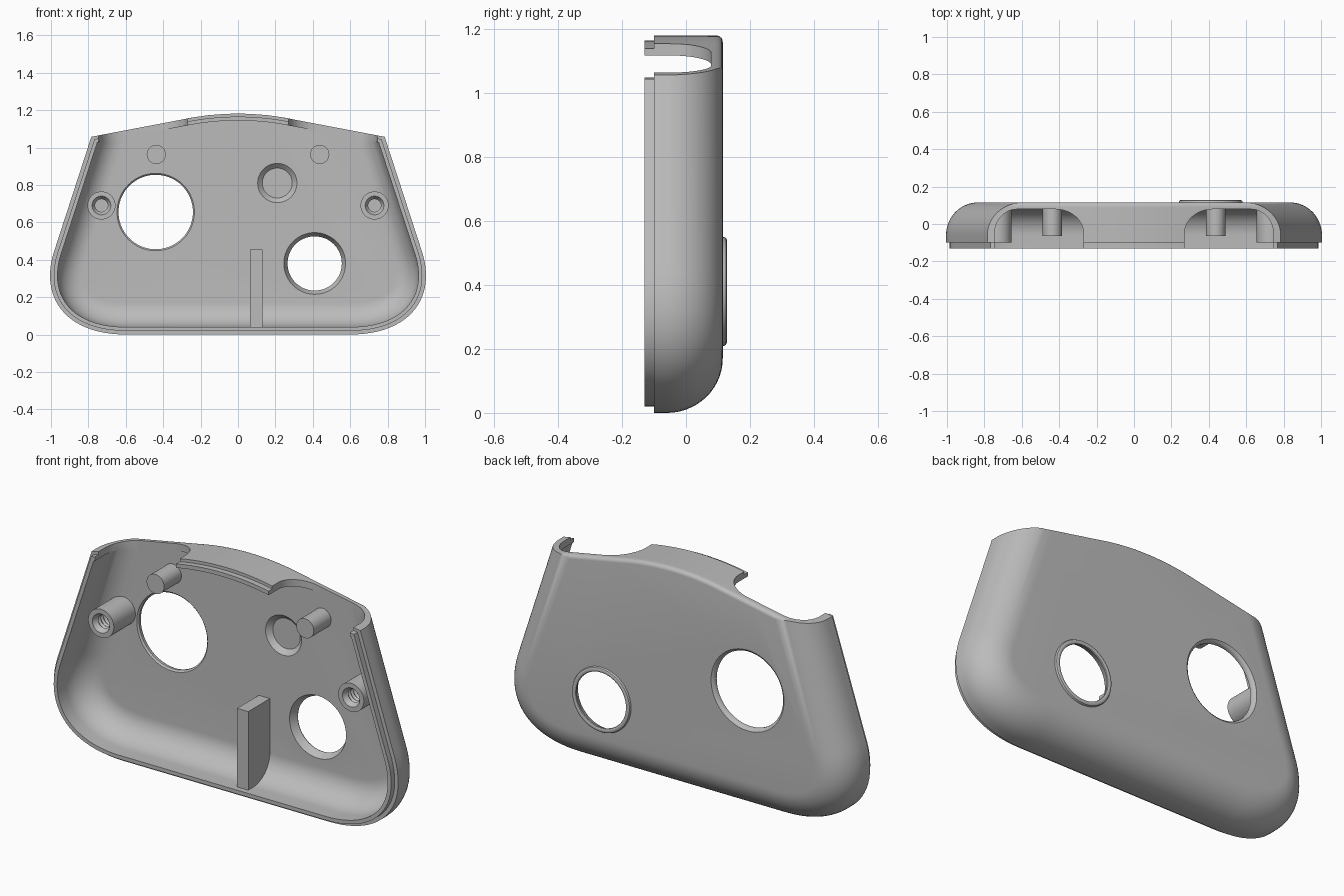
import bpy, bmesh, math
from mathutils import Vector

cube = bpy.data.objects.get("Cube")
if cube:
    bpy.data.objects.remove(cube, do_unlink=True)

grey = bpy.data.materials.new("plain grey")
grey.use_nodes = True
GREY = (0.5, 0.5, 0.5, 1)
grey.diffuse_color = GREY
grey.node_tree.nodes["Principled BSDF"].inputs["Base Color"].default_value = GREY

BACK, FLOOR, RIM, LIP = 0.115, 0.08, -0.10, -0.13


def make(name, loops, cap=True, wrap=False):
    """Skin a list of closed loops into one mesh object."""
    bm = bmesh.new()
    rows = [[bm.verts.new(p) for p in loop] for loop in loops]
    n = len(rows[0])
    pairs = list(zip(rows, rows[1:])) + ([(rows[-1], rows[0])] if wrap else [])
    for a, b in pairs:
        for i in range(n):
            j = (i + 1) % n
            bm.faces.new((a[i], a[j], b[j], b[i]))
    if cap and not wrap:
        bm.faces.new(rows[0])
        bm.faces.new(rows[-1])
    bmesh.ops.recalc_face_normals(bm, faces=bm.faces)
    mesh = bpy.data.meshes.new(name)
    bm.to_mesh(mesh)
    bm.free()
    mesh.materials.append(grey)
    obj = bpy.data.objects.new(name, mesh)
    bpy.context.collection.objects.link(obj)
    return obj


def lathe(name, x, z, profile, wrap=False, n=48):
    """Turn (radius, y) points around an axis running front to back."""
    turn = [2 * math.pi * i / n for i in range(n)]
    return make(name, [[(x + r * math.cos(a), y, z + r * math.sin(a)) for a in turn]
                       for r, y in profile], wrap=wrap)


def cut(obj, cutter):
    mod = obj.modifiers.new("cut", "BOOLEAN")
    mod.operation, mod.solver, mod.object = "DIFFERENCE", "EXACT", cutter
    bpy.context.view_layer.objects.active = obj
    bpy.ops.object.modifier_apply(modifier=mod.name)
    bpy.data.objects.remove(cutter, do_unlink=True)


def smooth(obj, angle=32):
    bpy.ops.object.select_all(action="DESELECT")
    obj.select_set(True)
    bpy.context.view_layer.objects.active = obj
    bpy.ops.object.shade_smooth_by_angle(angle=math.radians(angle))


# Body outline: bowed top edge, straight flanks, big rounded lower corners
def top_edge(x):
    x = abs(x)
    return 1.181 - 0.35 * x * x if x < 0.27 else 1.155 - 0.19 * (x - 0.27)


def bezier(p, t):
    s = 1 - t
    return p[0] * s**3 + 3 * p[1] * s * s * t + 3 * p[2] * s * t * t + p[3] * t**3


CORNER = [Vector(p) for p in ((0.60, 0), (0.92, 0), (1.075, 0.2), (0.975, 0.47))]
SHOULDER = Vector((0.785, 1.055))
side = [Vector((0.3, 0))] + [bezier(CORNER, i / 24) for i in range(25)] + [SHOULDER]


def outline(y, inset, drop):
    """Closed loop at depth y, flanks moved in by inset and top lowered by drop."""
    pts = []
    for i, p in enumerate(side):
        d = (side[min(i + 1, len(side) - 1)] - side[max(i - 1, 0)]).normalized()
        if i >= len(side) - 2:
            d = (side[-1] - side[-2]).normalized()
        pts.append(p + Vector((-d.y, d.x)) * inset)
    a, b = pts[-2], pts[-1]
    x = b.x
    for _ in range(12):
        z = top_edge(x) - drop
        x = a.x + (b.x - a.x) * (z - a.y) / (b.y - a.y)
    pts[-1] = Vector((x, top_edge(x) - drop))
    right = [(p.x, y, p.y) for p in pts]
    steps = 40
    top = [(x - 2 * x * i / steps, y, top_edge(x - 2 * x * i / steps) - drop)
           for i in range(1, steps)]
    return right + top + [(-px, y, pz) for px, _, pz in reversed(right)]


def fillet(y_end, start, width, drop, steps=14):
    rows = []
    for i in range(steps + 1):
        a = math.pi / 2 * i / steps
        y = -0.06 + (y_end + 0.06) * math.sin(a)
        u = max(0, (y - y_end + 0.02) / 0.02)
        edge = 0.02 * (1 - math.sqrt(max(0, 1 - u * u))) if drop == 0 else 0
        rows.append(outline(y, start + width * (1 - math.cos(a)), drop + edge))
    return rows


# Shell with stepped lip
shell = make("case_shell", [outline(LIP, 0.02, 0.016), outline(RIM, 0.02, 0.016),
                            outline(RIM, 0, 0)] + fillet(BACK, 0, 0.17, 0))
cut(shell, make("cavity", [outline(LIP - 0.05, 0.04, 0.037)]
                + fillet(FLOOR, 0.04, 0.13, 0.037)))

# Two arched openings through the top wall
for s in (-1, 1):
    arch = [(0.27, LIP - 0.05)]
    for i in range(13):
        a = math.pi / 2 * i / 12
        arch.append((0.27 + 0.15 * (1 - math.cos(a)), -0.05 + 0.129 * math.sin(a)))
    for i in range(13):
        a = math.pi / 2 * i / 12
        arch.append((0.625 + 0.12 * math.sin(a), -0.05 + 0.129 * math.cos(a)))
    arch.append((0.745, LIP - 0.05))
    cut(shell, make("arch_cutter", [[(s * x, y, z) for x, y in arch] for z in (1.0, 1.3)]))

# Large hole, ringed hole and blind recess
cut(shell, lathe("hole_cutter", -0.44, 0.655, [(0.207, 0.05), (0.207, FLOOR), (0.199, 0.088),
                 (0.199, 0.1), (0.203, 0.108), (0.213, BACK), (0.213, 0.15)], n=72))
cut(shell, lathe("ring_cutter", 0.41, 0.38, [(0.167, 0.05), (0.167, 0.15)], n=64))
cut(shell, lathe("recess_cutter", 0.21, 0.81, [(0.105, 0.05), (0.105, FLOOR), (0.08, 0.105)]))
smooth(shell)

smooth(lathe("hole_ring", 0.41, 0.38, [(0.165, FLOOR), (0.145, 0.12), (0.147, 0.125),
             (0.152, 0.128), (0.161, 0.128), (0.167, 0.125), (0.17, 0.12), (0.17, FLOOR)],
             wrap=True, n=64))

# Threaded screw bosses and locating pins
for s, word in ((-1, "right"), (1, "left")):
    thread = [(0.034 if i % 2 else 0.042, -0.085 + 0.011 * i) for i in range(12)]
    smooth(lathe(word + "_screw_boss", s * 0.73, 0.69, [(0.075, 0.09), (0.075, RIM),
                 (0.05, RIM)] + thread + [(0.034, 0.05)]))
    smooth(lathe(word + "_pin", s * 0.437, 0.963, [(0.051, -0.065), (0.051, 0.09)]))

# Upright rib rising from the floor
rib = [(RIM, 0.03), (RIM, 0.455), (0.09, 0.455), (0.09, 0.15), (0.05, 0.07), (0, 0.03)]
make("centre_rib", [[(x, y, z) for y, z in rib] for x in (0.065, 0.13)])
